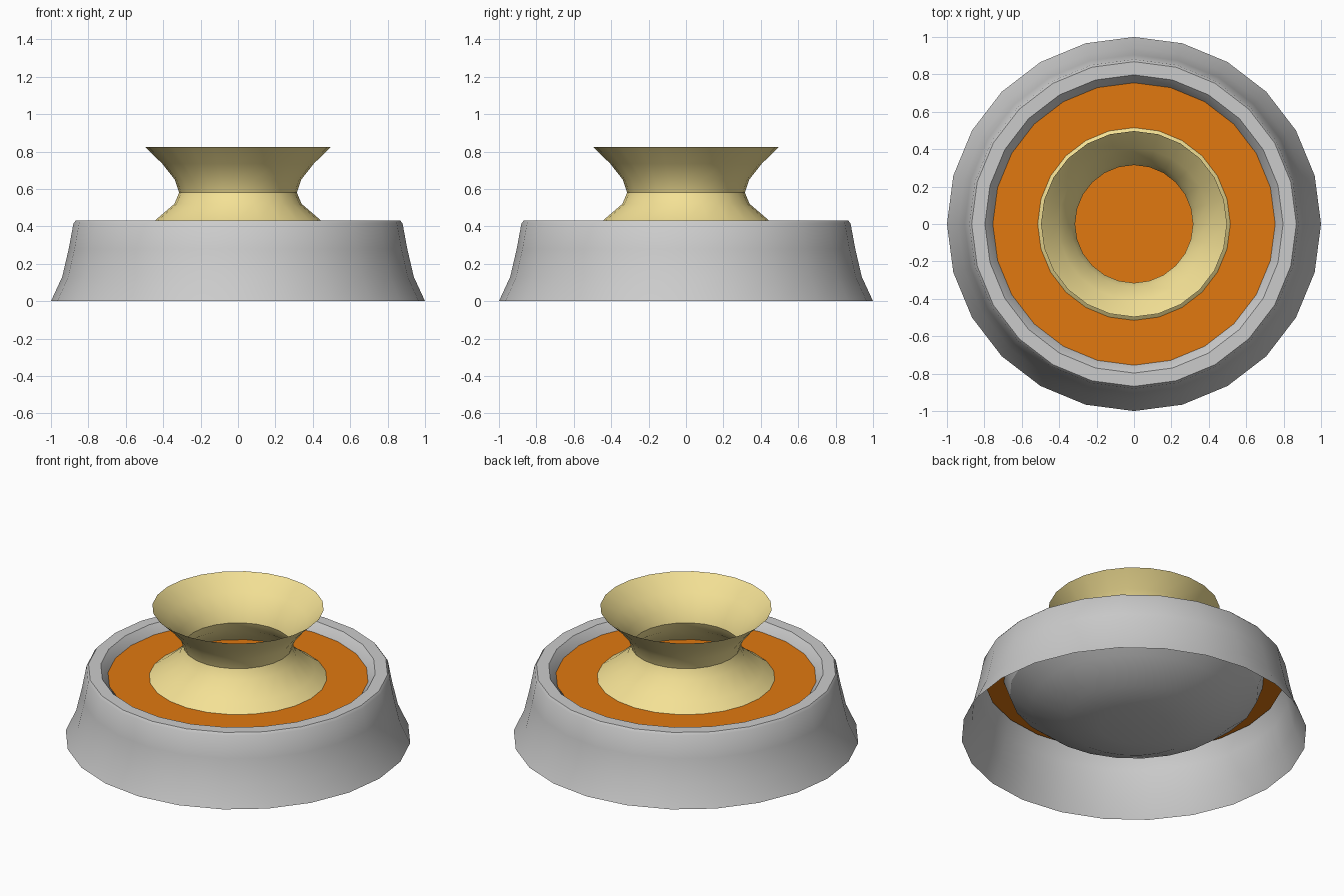
import bpy, bmesh, math

if "Cube" in bpy.data.objects:
    bpy.data.objects.remove(bpy.data.objects["Cube"])

SIDES = 24


def material(name, rgb):
    m = bpy.data.materials.new(name)
    m.diffuse_color = (*rgb, 1)
    m.use_nodes = True
    m.node_tree.nodes["Principled BSDF"].inputs["Base Color"].default_value = m.diffuse_color
    return m


def lathe(name, profile, mat=None):
    """Revolve (radius, height) points around z; radius 0 closes the centre."""
    bm = bmesh.new()
    rings = []
    for r, z in profile:
        if r == 0:
            rings.append([bm.verts.new((0, 0, z))] * SIDES)
        else:
            rings.append([bm.verts.new((r * math.cos(math.tau * i / SIDES),
                                        r * math.sin(math.tau * i / SIDES), z))
                          for i in range(SIDES)])
    for low, high in zip(rings, rings[1:]):
        for i in range(SIDES):
            j = (i + 1) % SIDES
            corners = [low[i], low[j], high[j], high[i]]
            bm.faces.new(list(dict.fromkeys(corners)))
    mesh = bpy.data.meshes.new(name)
    bm.to_mesh(mesh)
    bm.free()
    obj = bpy.data.objects.new(name, mesh)
    bpy.context.collection.objects.link(obj)
    if mat:
        mesh.materials.append(mat)
    bpy.ops.object.select_all(action='DESELECT')
    obj.select_set(True)
    bpy.context.view_layer.objects.active = obj
    bpy.ops.object.shade_smooth_by_angle(angle=math.radians(30))
    return obj


orange = material("orange", (0.75, 0.19, 0.005))
cream = material("cream", (0.9, 0.75, 0.3))

# Flared skirt, rolled rim and the bowl hanging inside it
lathe("base_shell", [(1.0, 0), (0.94, 0.13), (0.905, 0.28), (0.88, 0.415),
                     (0.868, 0.43), (0.797, 0.43), (0.755, 0.38), (0.72, 0.28),
                     (0.6, 0.18), (0.4, 0.085), (0.2, 0.05), (0, 0.05)])

# Flat disc set just below the rim, reaching out to the skirt
lathe("inset_disc", [(0.87, 0.38), (0, 0.38)], orange)

# Open waisted collar standing on the disc
lathe("collar", [(0.515, 0.38), (0.445, 0.43), (0.34, 0.52), (0.315, 0.58),
                 (0.338, 0.65), (0.405, 0.735), (0.497, 0.825)], cream)
